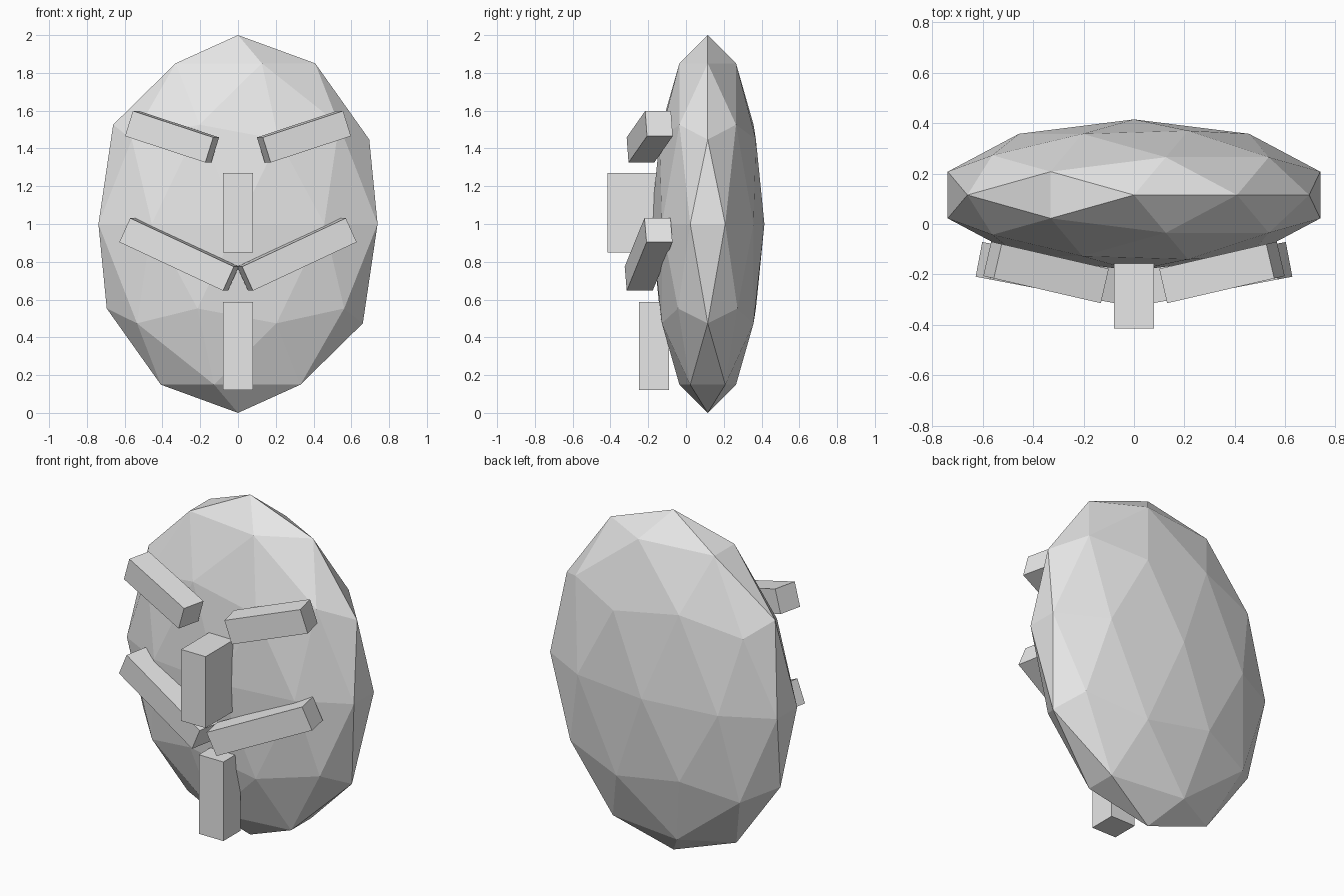
import bpy
import math

if "Cube" in bpy.data.objects:
    bpy.data.objects.remove(bpy.data.objects["Cube"], do_unlink=True)

# One plain grey for the whole mask
GREY = (0.8, 0.8, 0.8, 1.0)
mat = bpy.data.materials.new("light_grey")
mat.use_nodes = True
mat.diffuse_color = GREY
mat.node_tree.nodes["Principled BSDF"].inputs["Base Color"].default_value = GREY


def block(name, centre, size, roll=0.0, yaw=0.0):
    """Box of the given size, tilted in the face plane and turned about z."""
    bpy.ops.mesh.primitive_cube_add(size=1, location=centre,
                                    rotation=(0, -math.radians(roll), math.radians(yaw)))
    obj = bpy.context.object
    obj.name = name
    obj.scale = size
    obj.data.materials.append(mat)
    return obj


def block_pair(name, centre, size, roll, yaw):
    """Mirrored blocks on both sides of the face."""
    x, y, z = centre
    for side, s in (("left", 1), ("right", -1)):
        block(f"{side}_{name}", (s * x, y, z), size, s * roll, s * yaw)


# Head: flattened faceted ball
bpy.ops.mesh.primitive_ico_sphere_add(subdivisions=2, radius=1, location=(0, 0.115, 1))
head = bpy.context.object
head.name = "head"
head.scale = (0.777, 0.3, 1)
head.data.materials.append(mat)

# Nose and chin beard
block("nose", (0, -0.285, 1.06), (0.16, 0.26, 0.42))
block("beard", (0, -0.17, 0.355), (0.16, 0.16, 0.465))

# Eyebrows and moustache
block_pair("eyebrow", (0.349, -0.192, 1.462), (0.458, 0.14, 0.14), 17.8, 13)
block_pair("moustache", (0.312, -0.198, 0.839), (0.615, 0.14, 0.14), 24.7, 10.8)
